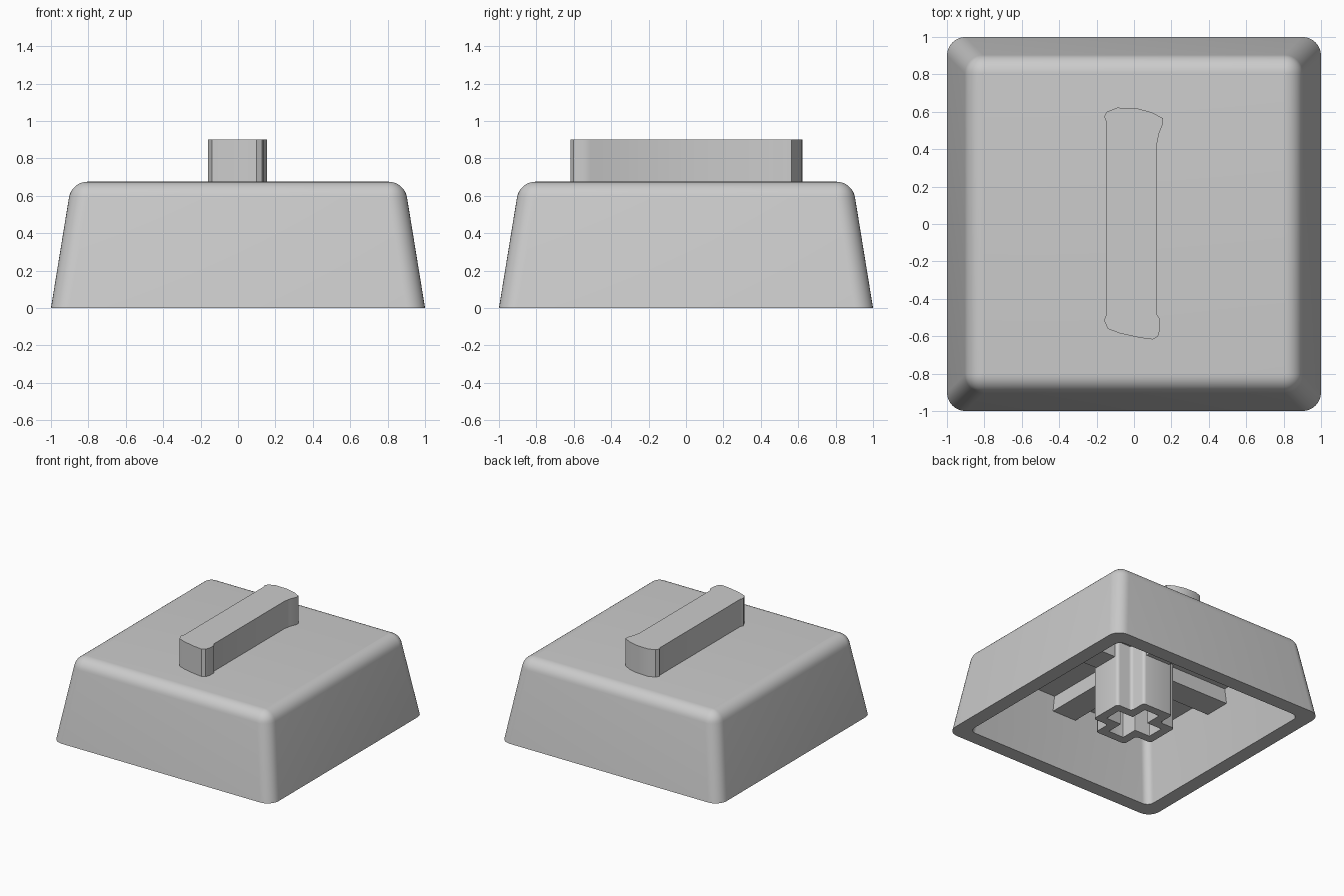
import bpy, bmesh, math
from mathutils import Vector

cube = bpy.data.objects.get("Cube")
if cube:
    bpy.data.objects.remove(cube)

# One plain material
grey = bpy.data.materials.new("light_grey_plastic")
grey.use_nodes = True
grey.diffuse_color = (0.6, 0.6, 0.6, 1)
grey.node_tree.nodes["Principled BSDF"].inputs["Base Color"].default_value = (0.6, 0.6, 0.6, 1)


def round_corners(points, radius, steps=8):
    """Replace every right-angled corner of a closed outline by an arc."""
    out = []
    for i, p in enumerate(points):
        p = Vector(p)
        a = (Vector(points[i - 1]) - p).normalized() * radius
        b = (Vector(points[(i + 1) % len(points)]) - p).normalized() * radius
        for k in range(steps + 1):
            t = math.pi / 2 * k / steps
            out.append(p + a * (1 - math.sin(t)) + b * (1 - math.cos(t)))
    return out


def square(half, radius):
    return round_corners([(half, -half), (half, half), (-half, half), (-half, -half)], radius)


def cross(reach, width, radius):
    arm = [(reach, -width), (reach, width), (width, width)]
    pts = []
    for _ in range(4):
        pts += arm
        arm = [(-y, x) for x, y in arm]
    return round_corners(pts, radius, 4)


def loft(name, rings, start_cap=True, end_cap=True):
    """Join (outline, height) rings into a skin."""
    bm = bmesh.new()
    loops = [[bm.verts.new((p[0], p[1], z)) for p in pts] for pts, z in rings]
    n = len(loops[0])
    for low, high in zip(loops, loops[1:]):
        for i in range(n):
            j = (i + 1) % n
            bm.faces.new((low[i], low[j], high[j], high[i]))
    if start_cap:
        bm.faces.new(loops[0][::-1])
    if end_cap:
        bm.faces.new(loops[-1])
    mesh = bpy.data.meshes.new(name)
    bm.to_mesh(mesh)
    bm.free()
    mesh.materials.append(grey)
    obj = bpy.data.objects.new(name, mesh)
    bpy.context.collection.objects.link(obj)
    bpy.ops.object.select_all(action='DESELECT')
    obj.select_set(True)
    bpy.context.view_layer.objects.active = obj
    bpy.ops.object.shade_smooth_by_angle(angle=math.radians(35))
    return obj


CEILING, TOP = 0.55, 0.675

# Hollow tapered shell: ceiling, inner wall, rim, outer wall, rounded top edge
shell = [(square(0.80, 0.06), CEILING), (square(0.88, 0.06), 0), (square(1.0, 0.1), 0)]
fillet, lean = 0.1, math.radians(9.3)
for k in range(9):
    t = lean + (math.pi / 2 - lean) * k / 8
    r = max(fillet * math.cos(t), 0.002)
    shell.append((square(0.805 + r, r), TOP - fillet + fillet * math.sin(t)))
# The ceiling cap faces down into the hollow
loft("cap_shell", shell)

# Raised bar on top with slightly flared, uneven ends
bar = [(-0.15, -0.49), (-0.16, -0.515), (-0.14, -0.56), (-0.075, -0.585), (0.03, -0.608),
       (0.10, -0.617), (0.128, -0.602), (0.14, -0.56), (0.14, -0.51), (0.123, -0.485),
       (0.123, 0.43), (0.134, 0.485), (0.155, 0.535), (0.155, 0.565), (0.096, 0.597),
       (0.016, 0.618), (-0.09, 0.622), (-0.145, 0.60), (-0.16, 0.575), (-0.15, 0.55)]
loft("raised_bar", [(bar, TOP), (bar, 0.9)], start_cap=False)

# Cross-shaped stem with a cross-shaped socket
outer, inner = cross(0.28, 0.14, 0.025), cross(0.21, 0.07, 0.005)
loft("stem", [(inner, CEILING), (inner, 0), (outer, 0), (outer, CEILING)], False, False)

# Four ribs under the ceiling, from the stem to the walls
for i, side in enumerate(("left", "back", "right", "front")):
    rib = [(0.27, -0.11), (0.83, -0.11), (0.83, 0.11), (0.27, 0.11)]
    obj = loft(side + "_rib", [(rib, 0.43), (rib, CEILING)], True, False)
    obj.rotation_euler.z = i * math.pi / 2
